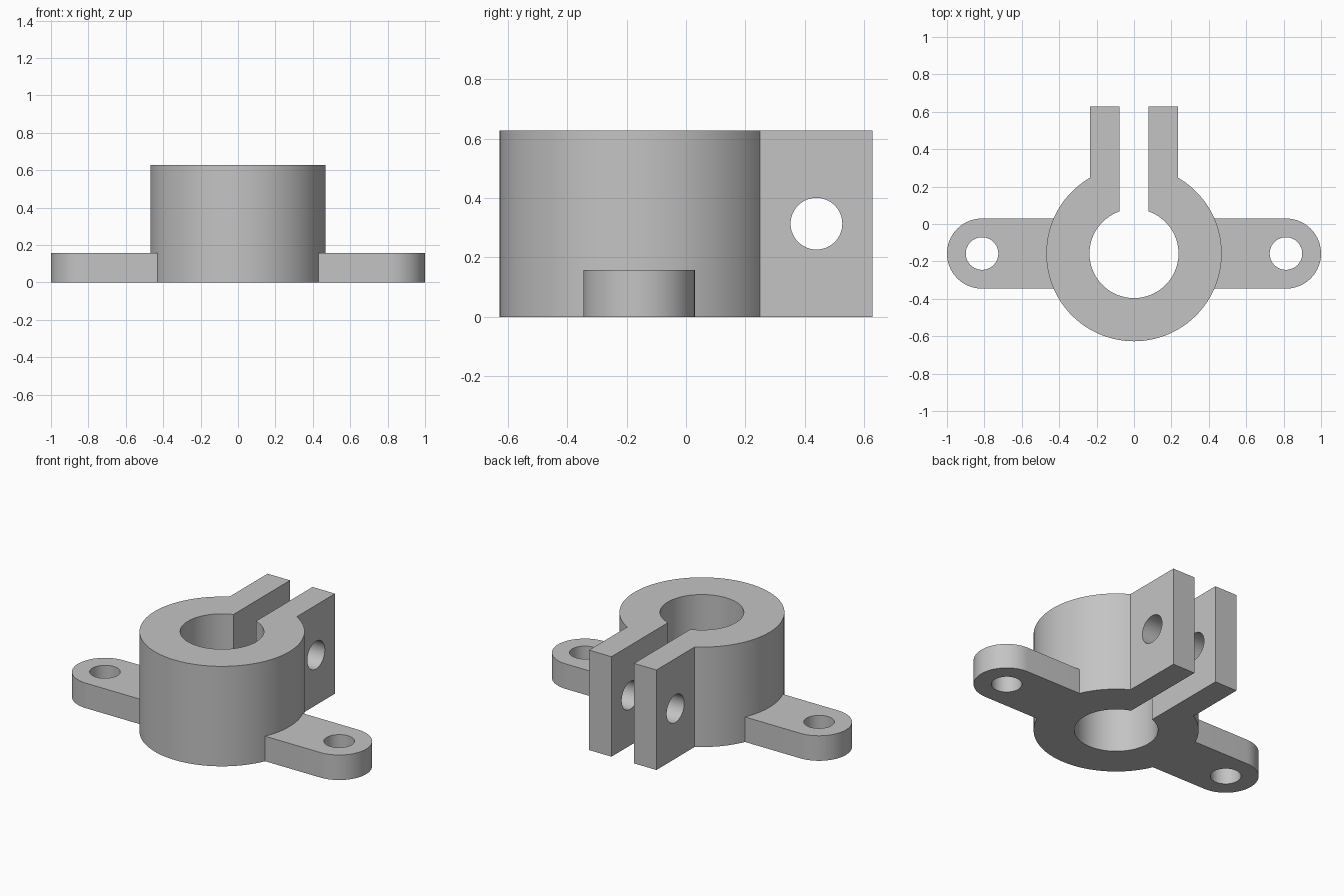
import bpy
import bmesh
from math import asin, acos, cos, sin, pi, radians
from mathutils import Matrix, Vector

old = bpy.data.objects.get("Cube")
if old:
    bpy.data.objects.remove(old, do_unlink=True)

CY = -0.158                        # y of the bore axis
OUTER, BORE, HEIGHT = 0.469, 0.238, 0.627
SLOT, LUG, BACK = 0.078, 0.234, 0.627
EAR_X, EAR_R, EAR_H = 0.8125, 0.1875, 0.157
HOLE = 0.087

grey = bpy.data.materials.new("plain grey")
grey.use_nodes = True
grey.diffuse_color = (0.55, 0.55, 0.55, 1)
grey.node_tree.nodes["Principled BSDF"].inputs["Base Color"].default_value = (0.55, 0.55, 0.55, 1)


def arc(cx, cy, r, start, end, steps):
    return [(cx + r * cos(start + (end - start) * i / steps),
             cy + r * sin(start + (end - start) * i / steps)) for i in range(steps + 1)]


def prism(name, outline, height):
    """Extrude a closed xy outline upward from z = 0."""
    bm = bmesh.new()
    face = bm.faces.new([bm.verts.new((x, y, 0)) for x, y in outline])
    top = bmesh.ops.extrude_face_region(bm, geom=[face])["geom"]
    bmesh.ops.translate(bm, vec=(0, 0, height),
                        verts=[v for v in top if isinstance(v, bmesh.types.BMVert)])
    bmesh.ops.recalc_face_normals(bm, faces=bm.faces)
    return finish(name, bm)


def drill(name, centre, length, rotation=Matrix()):
    bm = bmesh.new()
    bmesh.ops.create_cone(bm, cap_ends=True, segments=64, radius1=HOLE, radius2=HOLE,
                          depth=length, matrix=Matrix.Translation(centre) @ rotation)
    cutter = finish(name, bm)
    cutter.hide_render = True
    return cutter


def finish(name, bm):
    mesh = bpy.data.meshes.new(name)
    bm.to_mesh(mesh)
    bm.free()
    mesh.materials.append(grey)
    obj = bpy.data.objects.new(name, mesh)
    bpy.context.collection.objects.link(obj)
    return obj


def combine(target, tool, operation):
    """Apply a boolean and discard the tool object."""
    mod = target.modifiers.new(operation, "BOOLEAN")
    mod.operation, mod.solver, mod.object = operation, "EXACT", tool
    bpy.ops.object.select_all(action="DESELECT")
    bpy.context.view_layer.objects.active = target
    target.select_set(True)
    bpy.ops.object.modifier_apply(modifier=mod.name)
    bpy.data.objects.remove(tool, do_unlink=True)


# Split clamp ring with its two lugs, drawn as one C-shaped outline
outer_start, inner_start = acos(LUG / OUTER), acos(SLOT / BORE)
outline = arc(0, CY, OUTER, outer_start, -pi - outer_start, 96)
outline += [(-LUG, BACK), (-SLOT, BACK)]
outline += arc(0, CY, BORE, -pi - inner_start, inner_start, 96)
outline += [(SLOT, BACK), (LUG, BACK)]
clamp = prism("split_clamp_with_ears", outline, HEIGHT)

# Rounded mounting ears, each with a vertical screw hole
for side in (1, -1):
    ear_outline = arc(EAR_X, CY, EAR_R, -pi / 2, pi / 2, 40)
    ear_outline += [(0.36, CY + EAR_R), (0.36, CY - EAR_R)]
    ear = prism("mounting_ear", [(side * x, y) for x, y in ear_outline], EAR_H)
    combine(clamp, ear, "UNION")
    combine(clamp, drill("ear_hole_cutter", Vector((side * EAR_X, CY, EAR_H / 2)), 0.4),
            "DIFFERENCE")

# Clamping bolt hole through both lugs
combine(clamp, drill("bolt_hole_cutter", Vector((0, 0.439, HEIGHT / 2)), 1.0,
                     Matrix.Rotation(pi / 2, 4, "Y")), "DIFFERENCE")

bpy.ops.object.shade_smooth_by_angle(angle=radians(25))
